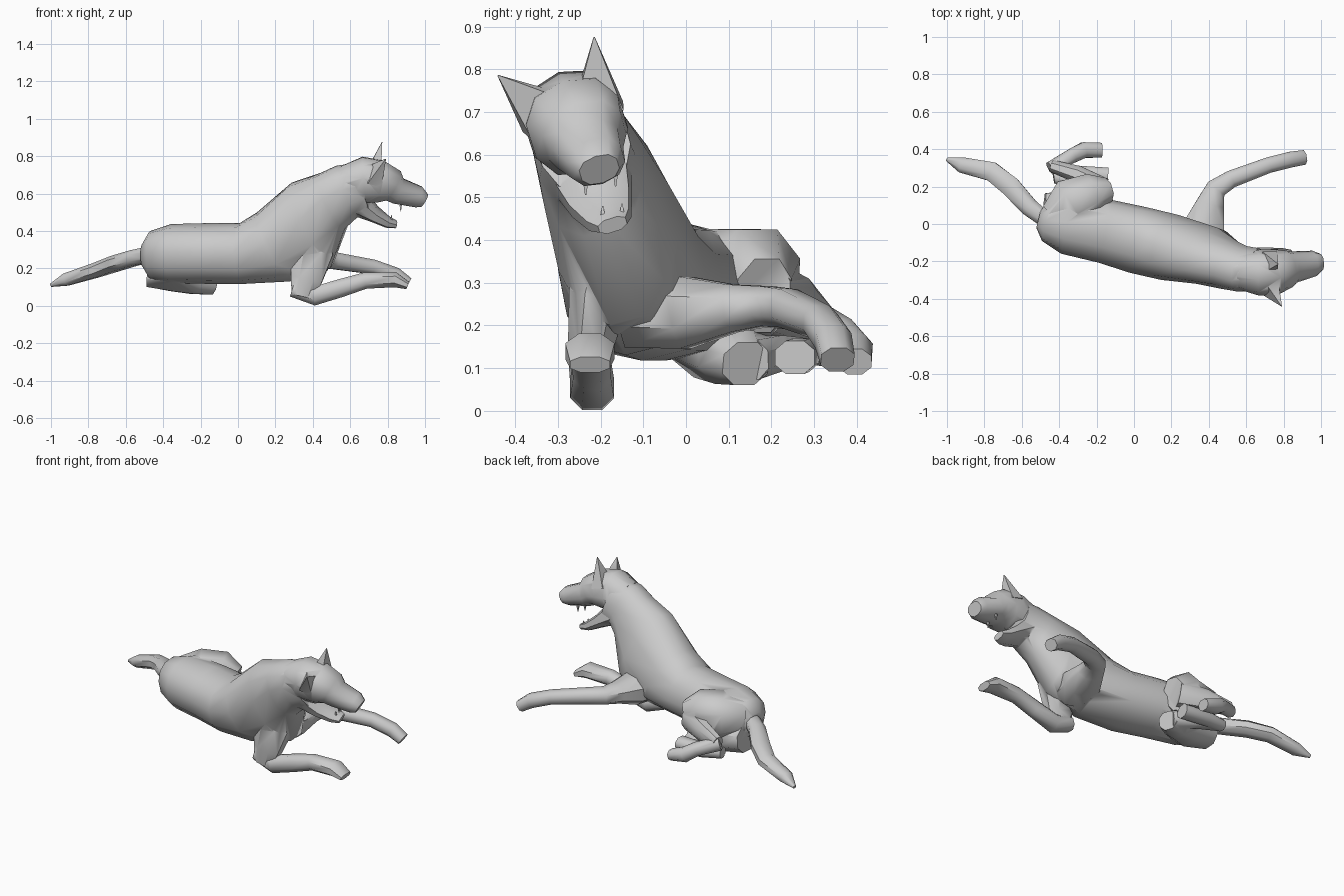
import bpy, bmesh, math
from mathutils import Vector


def smooth(ob, angle):
    bpy.ops.object.select_all(action='DESELECT')
    ob.select_set(True)
    bpy.context.view_layer.objects.active = ob
    bpy.ops.object.shade_smooth_by_angle(angle=math.radians(angle))


def loft(name, rings, sides=10, up=(0, 0, 1), squareness=0.9, angle=50):
    """Skin rings (x, y, z, half width, half height, optional pitch) along their path."""
    bm = bmesh.new()
    pts = [Vector(r[:3]) for r in rings]
    loops = []
    for i, r in enumerate(rings):
        t = (pts[min(i + 1, len(pts) - 1)] - pts[max(i - 1, 0)]).normalized()
        if len(r) > 5:
            flat = Vector((t.x, t.y, 0)).normalized()
            p = math.radians(r[5])
            t = flat * math.cos(p) + Vector((0, 0, math.sin(p)))
        side = t.cross(Vector(up)).normalized()
        top = side.cross(t).normalized()
        loop = []
        for k in range(sides):
            a = 2 * math.pi * (k + 0.5) / sides
            c, s = math.cos(a), math.sin(a)
            c = math.copysign(abs(c) ** squareness, c)
            s = math.copysign(abs(s) ** squareness, s)
            loop.append(bm.verts.new(pts[i] + side * c * r[3] + top * s * r[4]))
        loops.append(loop)
    for a, b in zip(loops, loops[1:]):
        for k in range(sides):
            j = (k + 1) % sides
            bm.faces.new((a[k], a[j], b[j], b[k]))
    bm.faces.new(loops[0])
    bm.faces.new(loops[-1])
    bmesh.ops.recalc_face_normals(bm, faces=bm.faces)
    mesh = bpy.data.meshes.new(name)
    bm.to_mesh(mesh)
    bm.free()
    ob = bpy.data.objects.new(name, mesh)
    bpy.context.collection.objects.link(ob)
    smooth(ob, angle)
    return ob


def spike(name, base, tip, w, d, up=(1, 0, 0), sides=4):
    """Pointed loft for ears and teeth."""
    return loft(name, [(*base, w, d), (*tip, 0.002, 0.002)], sides, up, angle=30)


def weld(target, parts):
    """Union the parts into the target so no surface stays hidden inside."""
    for part in parts:
        mod = target.modifiers.new("union", 'BOOLEAN')
        mod.operation, mod.solver, mod.object = 'UNION', 'EXACT', part
        mod.use_self = True
        bpy.context.view_layer.objects.active = target
        bpy.ops.object.modifier_apply(modifier=mod.name)
        bpy.data.objects.remove(part)
    smooth(target, 60)


# Torso and neck, rump to nape, rolled a little to one side
body = loft("body", [
    (-0.51, 0.03, 0.27, 0.05, 0.06, 0),
    (-0.47, 0.02, 0.27, 0.11, 0.13, 0),
    (-0.36, 0.0, 0.28, 0.16, 0.155, 0),
    (-0.15, -0.04, 0.28, 0.17, 0.16, 0),
    (0.02, -0.085, 0.28, 0.18, 0.16, 5),
    (0.19, -0.125, 0.315, 0.175, 0.205, 26),
    (0.39, -0.17, 0.43, 0.15, 0.255, 24),
    (0.505, -0.22, 0.56, 0.13, 0.165, 24),
    (0.58, -0.24, 0.61, 0.12, 0.15, 22),
    (0.66, -0.243, 0.635, 0.11, 0.135, 20)], 12, (0, -0.25, 1))

# Head, tilted to one side
TILT = (0, -math.sin(math.radians(18)), math.cos(math.radians(18)))
head = loft("head", [
    (0.58, -0.25, 0.65, 0.10, 0.105),
    (0.675, -0.26, 0.675, 0.12, 0.125),
    (0.76, -0.255, 0.665, 0.118, 0.115),
    (0.825, -0.238, 0.645, 0.10, 0.09),
    (0.855, -0.23, 0.615, 0.084, 0.072),
    (0.965, -0.21, 0.583, 0.068, 0.058),
    (0.996, -0.203, 0.565, 0.048, 0.038)], 10, TILT, 0.85)
jaw = loft("lower_jaw", [
    (0.63, -0.225, 0.56, 0.10, 0.075),
    (0.73, -0.20, 0.49, 0.078, 0.04),
    (0.80, -0.18, 0.448, 0.055, 0.028),
    (0.845, -0.172, 0.435, 0.036, 0.018)], 8, TILT, 0.8)

# Ears
ears = [spike("left_ear", (0.725, -0.205, 0.71), (0.77, -0.215, 0.875), 0.08, 0.055),
        spike("right_ear", (0.73, -0.33, 0.69), (0.79, -0.44, 0.785), 0.085, 0.055)]

# Teeth
for i, (x, y, z, dz) in enumerate([
        (0.82, -0.195, 0.45, 0.03), (0.82, -0.15, 0.455, 0.03),
        (0.87, -0.235, 0.54, -0.035), (0.87, -0.165, 0.56, -0.035)]):
    spike("tooth_%d" % i, (x, y, z), (x, y, z + dz), 0.009, 0.009)

# Front legs: near one folded at the elbow, far one reaching sideways
front = [loft("right_shoulder", [
    (0.37, -0.17, 0.42, 0.08, 0.09),
    (0.395, -0.205, 0.27, 0.075, 0.12),
    (0.365, -0.225, 0.14, 0.055, 0.09),
    (0.345, -0.225, 0.05, 0.048, 0.065)], 8, (1, 0, 0)),
    loft("right_foreleg", [
        (0.29, -0.22, 0.09, 0.045, 0.045),
        (0.41, -0.22, 0.053, 0.055, 0.055),
        (0.55, -0.22, 0.095, 0.048, 0.052),
        (0.68, -0.222, 0.135, 0.048, 0.047),
        (0.84, -0.225, 0.14, 0.062, 0.044),
        (0.908, -0.225, 0.108, 0.05, 0.022)], 8),
    loft("left_foreleg", [
        (0.34, -0.12, 0.24, 0.12, 0.10),
        (0.38, 0.0, 0.23, 0.115, 0.09),
        (0.41, 0.11, 0.24, 0.08, 0.06),
        (0.44, 0.19, 0.245, 0.06, 0.05),
        (0.52, 0.24, 0.24, 0.05, 0.048),
        (0.72, 0.315, 0.208, 0.045, 0.042),
        (0.84, 0.345, 0.165, 0.045, 0.043),
        (0.905, 0.355, 0.12, 0.042, 0.036)], 8)]

# Hind legs, both folded towards the left side
hind = [loft("left_thigh", [
    (-0.42, 0.03, 0.29, 0.10, 0.11),
    (-0.33, 0.11, 0.30, 0.15, 0.135),
    (-0.22, 0.16, 0.30, 0.12, 0.135),
    (-0.15, 0.18, 0.27, 0.07, 0.10)], 8),
    loft("left_hind_shank", [
        (-0.16, 0.20, 0.27, 0.05, 0.08),
        (-0.30, 0.265, 0.25, 0.05, 0.065),
        (-0.44, 0.31, 0.225, 0.035, 0.04)], 8),
    loft("left_hind_foot", [
        (-0.45, 0.30, 0.22, 0.035, 0.04),
        (-0.33, 0.365, 0.18, 0.042, 0.04),
        (-0.27, 0.395, 0.14, 0.045, 0.045),
        (-0.175, 0.395, 0.115, 0.042, 0.033)], 8),
    loft("right_thigh", [
        (-0.48, 0.08, 0.18, 0.09, 0.085),
        (-0.34, 0.07, 0.17, 0.12, 0.10),
        (-0.22, 0.11, 0.135, 0.09, 0.08),
        (-0.13, 0.14, 0.11, 0.06, 0.055)], 8),
    loft("right_hind_shank", [
        (-0.15, 0.15, 0.12, 0.05, 0.05),
        (-0.28, 0.21, 0.135, 0.045, 0.045),
        (-0.42, 0.25, 0.14, 0.035, 0.035)], 8),
    loft("right_hind_foot", [
        (-0.43, 0.25, 0.14, 0.035, 0.035),
        (-0.30, 0.27, 0.13, 0.045, 0.042),
        (-0.14, 0.255, 0.125, 0.05, 0.042)], 8)]

# Tail
tail = loft("tail", [
    (-0.47, 0.02, 0.275, 0.045, 0.045),
    (-0.56, 0.09, 0.255, 0.052, 0.045),
    (-0.66, 0.20, 0.225, 0.058, 0.045),
    (-0.76, 0.28, 0.19, 0.055, 0.042),
    (-0.92, 0.315, 0.14, 0.045, 0.036),
    (-1.0, 0.345, 0.11, 0.01, 0.01)], 8)

# One continuous skin
weld(body, [head, jaw, *ears, *front, *hind, tail])
